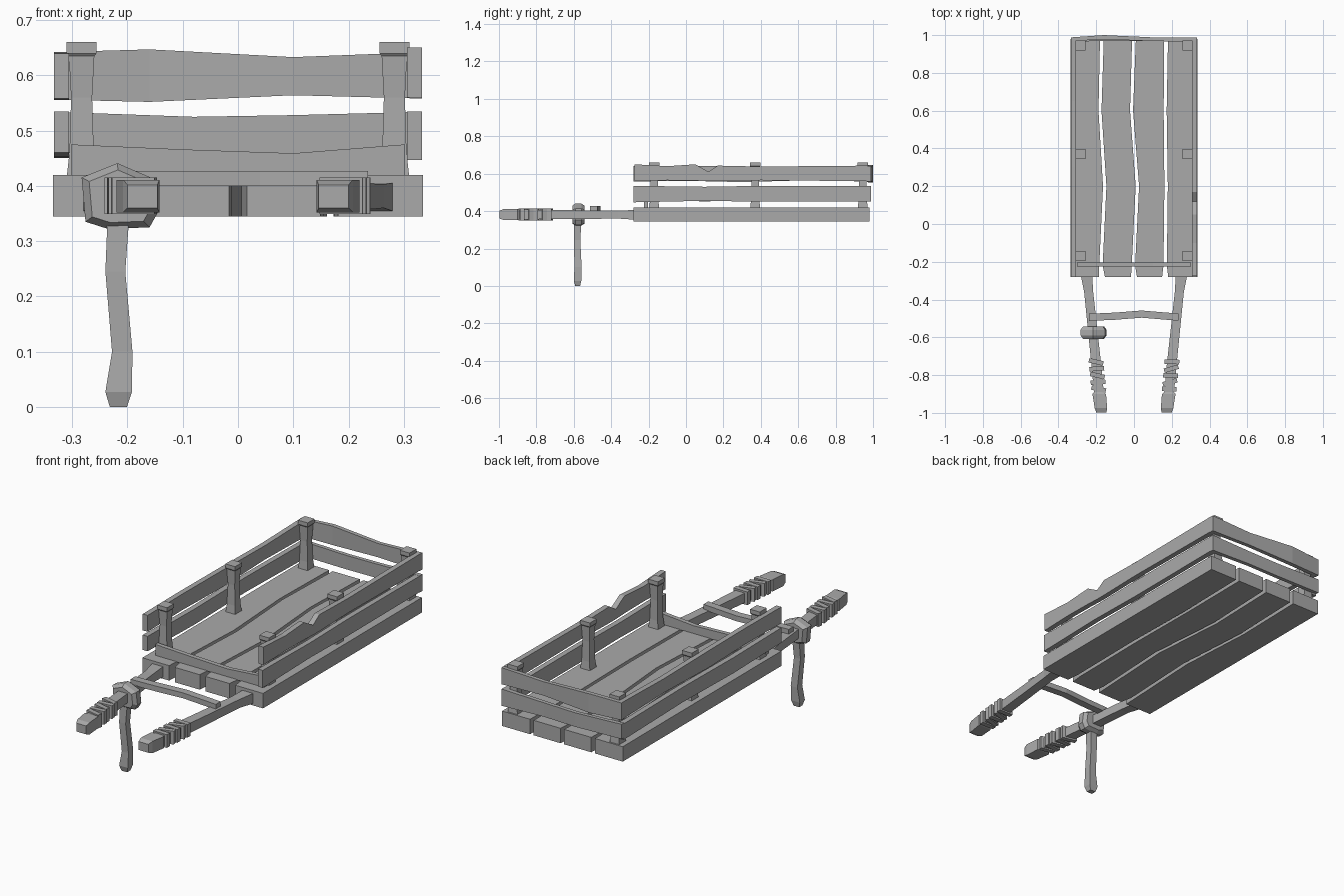
import bpy
import bmesh
from mathutils import Matrix, Vector

cube = bpy.data.objects.get("Cube")
if cube:
    bpy.data.objects.remove(cube, do_unlink=True)

GREY = (0.4, 0.4, 0.4, 1)
wood = bpy.data.materials.new("grey_wood")
wood.use_nodes = True
wood.diffuse_color = GREY
wood.node_tree.nodes["Principled BSDF"].inputs["Base Color"].default_value = GREY


def finish(name, bm):
    bmesh.ops.recalc_face_normals(bm, faces=bm.faces)
    mesh = bpy.data.meshes.new(name)
    bm.to_mesh(mesh)
    bm.free()
    mesh.materials.append(wood)
    obj = bpy.data.objects.new(name, mesh)
    bpy.context.collection.objects.link(obj)
    return obj


def skin(name, rings):
    """Join a row of closed rings and cap both ends."""
    bm = bmesh.new()
    loops = [[bm.verts.new(p) for p in ring] for ring in rings]
    n = len(loops[0])
    for a, b in zip(loops, loops[1:]):
        for i in range(n):
            j = (i + 1) % n
            bm.faces.new((a[i], a[j], b[j], b[i]))
    bm.faces.new(loops[0])
    bm.faces.new(loops[-1])
    return finish(name, bm)


def beam(name, axis, sections):
    """Rectangular beam; each section is (position, u0, u1, v0, v1)."""
    order = {"x": lambda t, u, v: (t, u, v),
             "y": lambda t, u, v: (u, t, v),
             "z": lambda t, u, v: (u, v, t)}[axis]
    return skin(name, [[order(t, u, v) for u, v in
                        ((a, c), (b, c), (b, d), (a, d))]
                       for t, a, b, c, d in sections])


# Bed planks separated by wandering gaps
BOTTOM, TOP = 0.345, 0.42
stations = [-0.28, -0.22, 0.2, 0.6, 0.98]
gap_half = [0.016, 0.009, 0.009, 0.008, 0.01]
seams = [[-0.335] * 5,
         [-0.17, -0.175, -0.155, -0.18, -0.17],
         [0, -0.003, 0.018, -0.013, 0],
         [0.165, 0.165, 0.17, 0.165, 0.17],
         [0.335] * 5]
for k in range(4):
    rows = []
    for i, y in enumerate(stations):
        left = seams[k][i] + (gap_half[i] if k > 0 else 0)
        right = seams[k + 1][i] - (gap_half[i] if k < 3 else 0)
        rows.append((y, left, right, BOTTOM, TOP))
    beam(f"bed_plank_{k + 1}", "y", rows)

# Waisted posts with flared heads
for side, label in ((-1, "right"), (1, "left")):
    for y, place in ((-0.17, "front"), (0.37, "middle"), (0.945, "back")):
        x = side * 0.283
        beam(f"{label}_{place}_post", "z",
             [(z, x - h, x + h, y - h, y + h) for z, h in
              ((0.415, 0.027), (0.46, 0.022), (0.56, 0.019),
               (0.635, 0.023), (0.64, 0.027), (0.66, 0.027))])

# Side rails: (y, bottom, top)
rails = {
    "right_upper_rail": (-1, [(-0.28, 0.558, 0.64), (0, 0.562, 0.642),
                              (0.3, 0.555, 0.64), (0.65, 0.565, 0.635),
                              (0.97, 0.558, 0.642)]),
    "right_lower_rail": (-1, [(-0.28, 0.46, 0.535), (0.1, 0.452, 0.53),
                              (0.5, 0.46, 0.535), (0.97, 0.45, 0.53)]),
    "left_upper_rail": (1, [(-0.275, 0.56, 0.65), (-0.1, 0.565, 0.64),
                            (0.05, 0.563, 0.65), (0.12, 0.56, 0.61),
                            (0.17, 0.56, 0.643), (0.4, 0.565, 0.638),
                            (0.97, 0.56, 0.643)]),
    "left_lower_rail": (1, [(-0.28, 0.447, 0.535), (0.1, 0.455, 0.53),
                            (0.4, 0.45, 0.535), (0.97, 0.452, 0.533)]),
}
for name, (side, rows) in rails.items():
    inner, outer = sorted((side * 0.306, side * 0.333))
    beam(name, "y", [(y, inner, outer, low, high) for y, low, high in rows])

# Back rails and the low front board
beam("back_upper_rail", "x", [
    (-0.333, 0.968, 0.988, 0.556, 0.642), (-0.16, 0.978, 1, 0.552, 0.647),
    (0.1, 0.968, 0.988, 0.564, 0.633), (0.333, 0.966, 0.988, 0.558, 0.642)])
beam("back_lower_rail", "x", [
    (-0.333, 0.966, 0.986, 0.46, 0.534), (-0.08, 0.97, 0.99, 0.455, 0.525),
    (0.1, 0.968, 0.988, 0.458, 0.528), (0.333, 0.966, 0.988, 0.45, 0.534)])
beam("front_board", "x", [
    (x, -0.225, -0.203, 0.418, top) for x, top in
    ((-0.302, 0.475), (-0.1, 0.466), (0.1, 0.459), (0.302, 0.475))])

# Pull handles, with tilted wrappings and a thicker grip
for side, label in ((-1, "right"), (1, "left")):
    rows = []
    for y, x, h, low, high in ((-0.26, 0.253, 0.031, 0.353, 0.406),
                               (-0.36, 0.24, 0.024, 0.36, 0.403),
                               (-0.56, 0.219, 0.025, 0.358, 0.404),
                               (-0.74, 0.2, 0.026, 0.357, 0.406),
                               (-0.89, 0.186, 0.026, 0.355, 0.408),
                               (-0.9, 0.184, 0.036, 0.352, 0.411),
                               (-0.975, 0.175, 0.033, 0.352, 0.411),
                               (-0.997, 0.173, 0.027, 0.36, 0.402)):
        rows.append((y, side * x - h, side * x + h, low, high))
    beam(f"{label}_handle", "y", rows)
    for k in range(5):
        y = -0.73 - 0.036 * k
        tilt = 0.1 * side + (0.18 if k % 2 else -0.12)
        bm = bmesh.new()
        bmesh.ops.create_cube(bm, size=1)
        place = (Matrix.Translation((side * (0.27 + 0.095 * y), y, 0.382))
                 @ Matrix.Rotation(tilt, 4, "Z")
                 @ Matrix.Diagonal((0.078, 0.024, 0.066, 1)))
        bmesh.ops.transform(bm, matrix=place, verts=bm.verts)
        finish(f"{label}_handle_wrap_{k + 1}", bm)

# Crossbar lying on the handles
beam("crossbar", "x", [
    (x, y - 0.019, y + 0.019, 0.4, 0.427) for x, y in
    ((-0.238, -0.494), (-0.1, -0.488), (0.04, -0.477), (0.235, -0.493))])

# Bent prop leg and the faceted binding that holds it
beam("prop_leg", "z", [
    (0, -0.232, -0.201, -0.592, -0.566), (0.027, -0.24, -0.192, -0.6, -0.56),
    (0.1, -0.228, -0.191, -0.596, -0.558), (0.245, -0.24, -0.204, -0.6, -0.565),
    (0.37, -0.235, -0.195, -0.597, -0.558)])
outline = [(-0.283, 0.415), (-0.218, 0.441), (-0.153, 0.413),
           (-0.145, 0.352), (-0.16, 0.325), (-0.235, 0.322), (-0.276, 0.335)]
centre = Vector((-0.215, 0.38))
binding = []
for y, scale in ((-0.608, 0.8), (-0.59, 1), (-0.56, 1), (-0.542, 0.8)):
    points = [centre + (Vector(p) - centre) * scale for p in outline]
    binding.append([(p.x, y, p.y) for p in points])
skin("leg_binding", binding)
